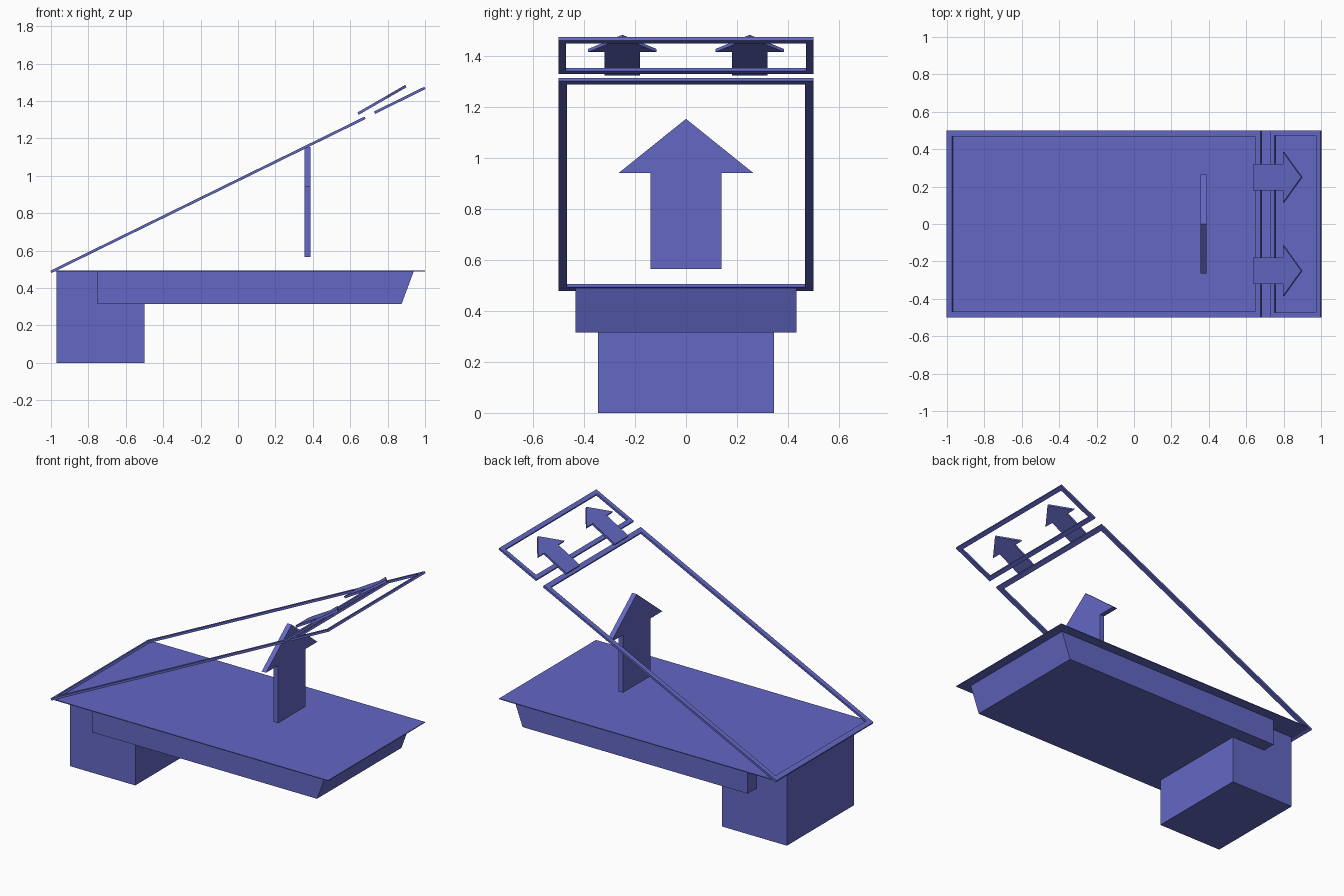
import bpy
import bmesh
import math
from mathutils import Matrix, Vector

default = bpy.data.objects.get("Cube")
if default:
    bpy.data.objects.remove(default, do_unlink=True)

# Single flat colour
blue = bpy.data.materials.new("violet_blue")
blue.use_nodes = True
colour = (0.125, 0.136, 0.55, 1)
blue.diffuse_color = colour
blue.node_tree.nodes["Principled BSDF"].inputs["Base Color"].default_value = colour


def finish(name, bm):
    bmesh.ops.recalc_face_normals(bm, faces=bm.faces)
    mesh = bpy.data.meshes.new(name)
    bm.to_mesh(mesh)
    bm.free()
    mesh.materials.append(blue)
    obj = bpy.data.objects.new(name, mesh)
    bpy.context.collection.objects.link(obj)


def prism(name, outline, depth, origin, u, v):
    """Extrude a 2D outline, centred across its plane, along u x v."""
    u, v, origin = Vector(u), Vector(v), Vector(origin)
    w = u.cross(v).normalized()
    bm = bmesh.new()
    face = bm.faces.new([bm.verts.new(origin + u * a + v * b - w * depth / 2)
                         for a, b in outline])
    new = bmesh.ops.extrude_face_region(bm, geom=[face])["geom"]
    verts = [g for g in new if isinstance(g, bmesh.types.BMVert)]
    bmesh.ops.translate(bm, verts=verts, vec=w * depth)
    finish(name, bm)


def box(name, low, high):
    low, high = Vector(low), Vector(high)
    bm = bmesh.new()
    bmesh.ops.create_cube(bm, size=1, matrix=Matrix.Translation((low + high) / 2)
                          @ Matrix.Diagonal((*(high - low), 1)))
    finish(name, bm)


def arrow(length, neck, shaft, head):
    """Arrow outline pointing along the first axis."""
    half = [(0, shaft), (neck, shaft), (neck, head)]
    return half + [(length, 0)] + [(a, -b) for a, b in reversed(half)]


def slope(start, end):
    d = Vector((end[0] - start[0], 0, end[1] - start[1]))
    return d.normalized(), d.length


def frame(name, start, end, half_width, bar, thick):
    """Open rectangular frame lying on a slope."""
    u, length = slope(start, end)
    v = Vector((0, 1, 0))
    w = u.cross(v)
    origin = Vector((start[0], 0, start[1]))
    bm = bmesh.new()
    rings = []
    for side in (-1, 1):
        for inset in (0, bar):
            a0, a1, b = inset, length - inset, half_width - inset
            rings.append([bm.verts.new(origin + u * a + v * y + w * side * thick / 2)
                          for a, y in ((a0, -b), (a1, -b), (a1, b), (a0, b))])
    low_out, low_in, top_out, top_in = rings
    for p, q in ((low_out, low_in), (top_out, top_in), (low_out, top_out), (low_in, top_in)):
        for i in range(4):
            j = (i + 1) % 4
            bm.faces.new((p[i], p[j], q[j], q[i]))
    finish(name, bm)


# Base: support block, hull with raked end, thin deck
box("support_block", (-0.97, -0.345, 0), (-0.5, 0.345, 0.49))
prism("hull", [(-0.75, 0.315), (0.875, 0.315), (0.94, 0.49), (-0.75, 0.49)],
      0.87, (0, 0, 0), (1, 0, 0), (0, 0, 1))
box("deck", (-1, -0.5, 0.488), (1, 0.5, 0.493))

# Sloping frames
frame("long_frame", (-1, 0.486), (0.68, 1.31), 0.5, 0.032, 0.014)
frame("short_frame", (0.73, 1.337), (1, 1.47), 0.5, 0.028, 0.014)

# Upright arrow on the deck
prism("upright_arrow", arrow(0.59, 0.377, 0.14, 0.265), 0.032,
      (0.372, 0, 0.565), (0, 0, 1), (0, 1, 0))

# Pair of small arrows along the slope
u, length = slope((0.642, 1.332), (0.897, 1.479))
for side, y in (("right", -0.25), ("left", 0.25)):
    prism(side + "_slope_arrow", arrow(length, length * 0.62, 0.07, 0.135), 0.014,
          (0.642, y, 1.332), u, (0, 1, 0))
